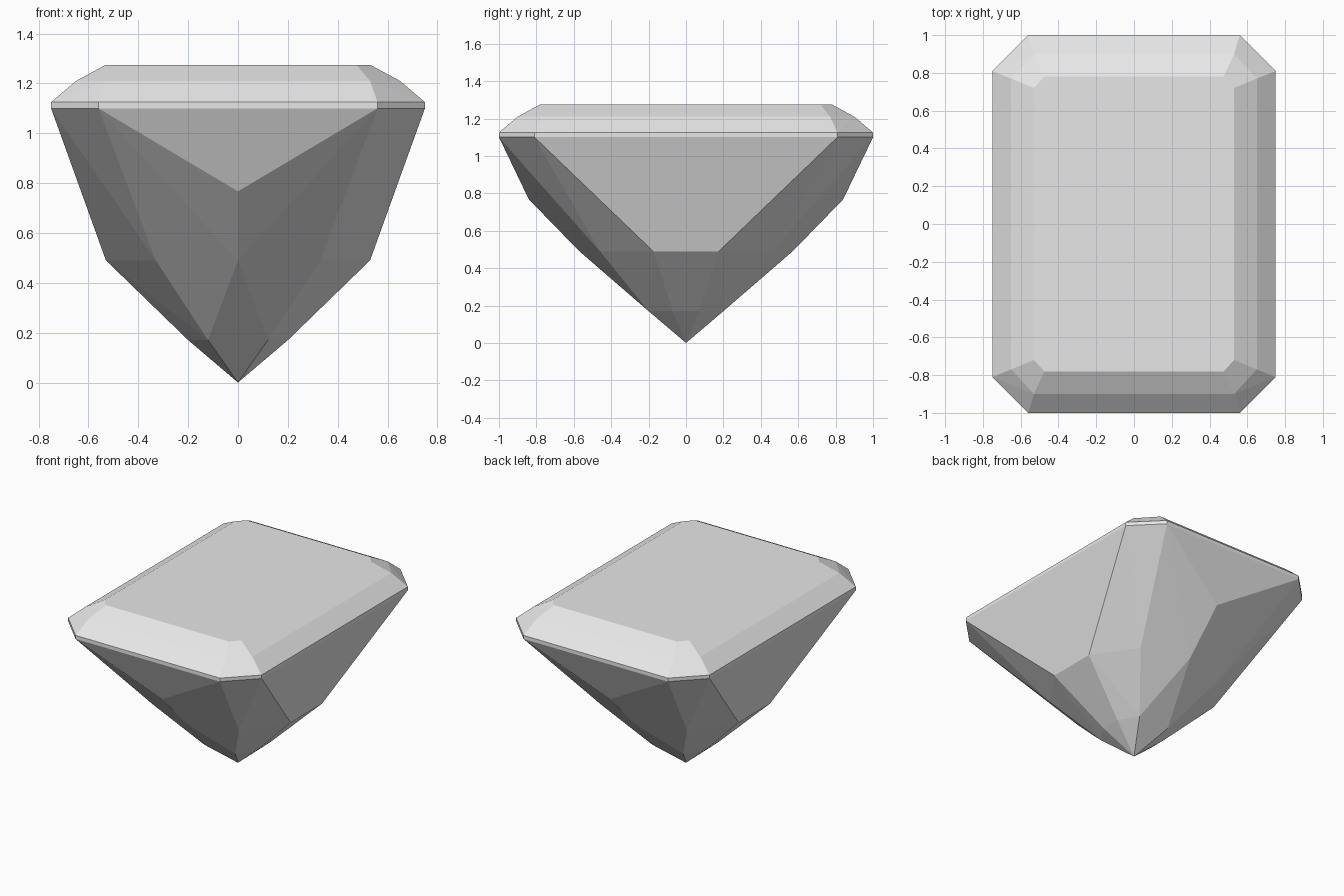
import bpy, bmesh

cube = bpy.data.objects.get("Cube")
if cube:
    bpy.data.objects.remove(cube, do_unlink=True)

# Single flat stone colour
mat = bpy.data.materials.new("pale grey stone")
mat.use_nodes = True
COLOR = (0.8, 0.8, 0.8, 1.0)
mat.diffuse_color = COLOR
mat.node_tree.nodes["Principled BSDF"].inputs["Base Color"].default_value = COLOR

# Facet corners of one quarter, from the table down to the tip
quarter = [
    # table
    (0.53, 0.72, 1.275), (0.475, 0.78, 1.275),
    # crown step
    (0.65, 0.77, 1.21), (0.53, 0.9, 1.21),
    # girdle band
    (0.75, 0.81, 1.125), (0.56, 1.0, 1.125),
    (0.75, 0.81, 1.1), (0.56, 1.0, 1.1),
    # upper pavilion
    (0, 0.84, 0.767),
    (0.53, 0.175, 0.49), (0.33, 0.46, 0.49), (0, 0.57, 0.49),
    # lower pavilion and tip
    (0.2, 0.07, 0.17), (0.12, 0.2, 0.17), (0, 0, 0),
]

# Mirror the quarter both ways and wrap the corners in flat facets
corners = {(sx * x, sy * y, z) for x, y, z in quarter
           for sx in (1, -1) for sy in (1, -1)}
bm = bmesh.new()
for co in sorted(corners):
    bm.verts.new(co)
bmesh.ops.convex_hull(bm, input=bm.verts)
bmesh.ops.dissolve_limit(bm, angle_limit=0.02, verts=bm.verts, edges=bm.edges)
bmesh.ops.recalc_face_normals(bm, faces=bm.faces)

mesh = bpy.data.meshes.new("cut_gem")
bm.to_mesh(mesh)
bm.free()
mesh.materials.append(mat)
gem = bpy.data.objects.new("cut_gem", mesh)
bpy.context.scene.collection.objects.link(gem)
